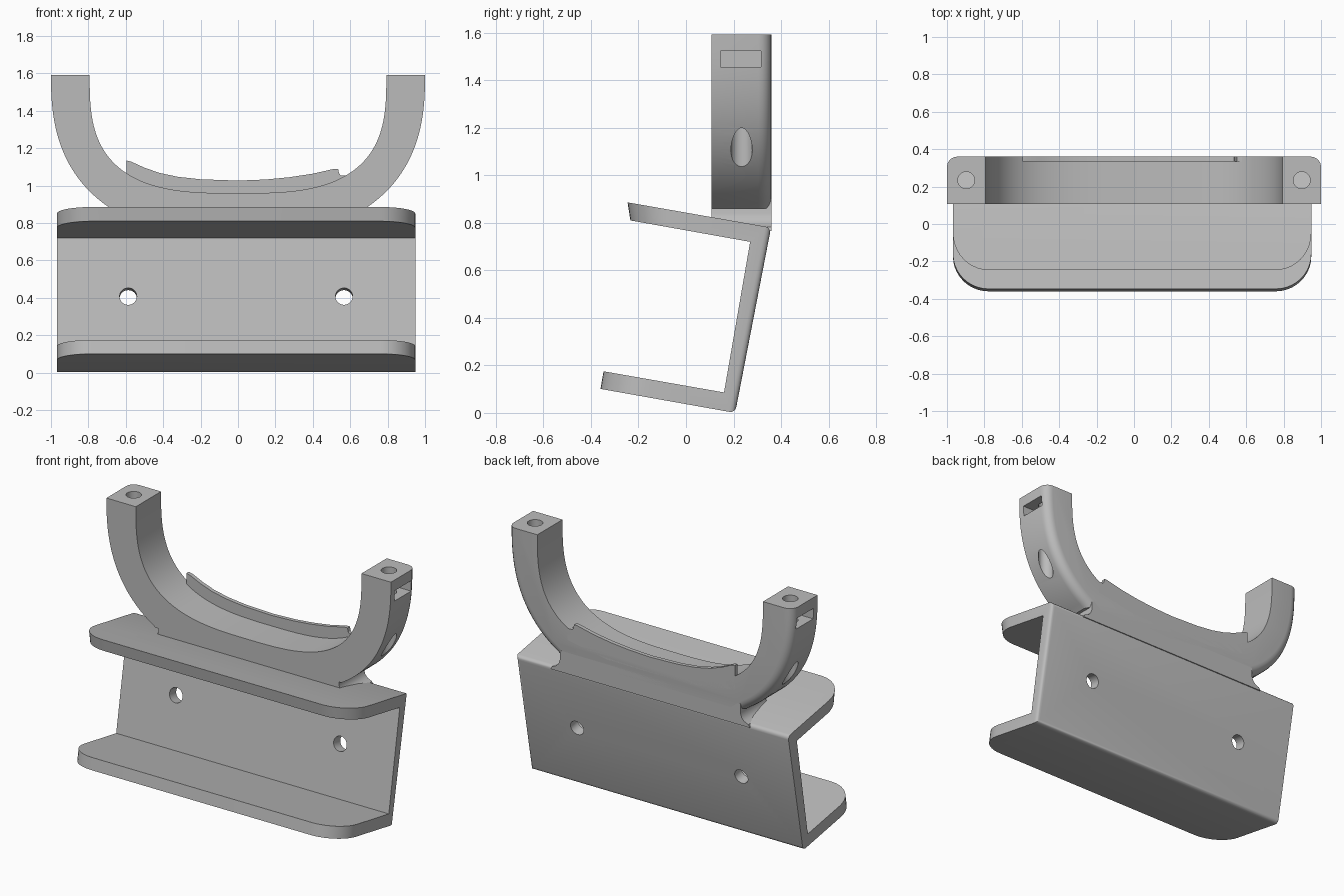
import bpy, bmesh, math
from mathutils import Vector

cube = bpy.data.objects.get("Cube")
if cube:
    bpy.data.objects.remove(cube, do_unlink=True)

grey = bpy.data.materials.new("plain_grey")
grey.use_nodes = True
COLOUR = (0.5, 0.5, 0.5, 1)
grey.diffuse_color = COLOUR
grey.node_tree.nodes["Principled BSDF"].inputs["Base Color"].default_value = COLOUR


def prism(name, pts, lo, hi, axis, bevels=()):
    """Extrude a 2D outline along x or y, then bevel edges picked by rules."""
    bm = bmesh.new()
    rings = []
    for c in (lo, hi):
        rings.append([bm.verts.new((c, p, q) if axis == "x" else (p, c, q))
                      for p, q in pts])
    n = len(pts)
    bm.faces.new(rings[0])
    bm.faces.new(rings[1][::-1])
    for i in range(n):
        j = (i + 1) % n
        bm.faces.new((rings[0][j], rings[0][i], rings[1][i], rings[1][j]))
    bmesh.ops.recalc_face_normals(bm, faces=bm.faces)
    for rule, size, segments in bevels:
        edges = [e for e in bm.edges if rule(e.verts[0].co, e.verts[1].co)]
        bmesh.ops.bevel(bm, geom=edges, offset=size, segments=segments,
                        profile=0.5, affect="EDGES", clamp_overlap=False)
    bmesh.ops.recalc_face_normals(bm, faces=bm.faces)
    mesh = bpy.data.meshes.new(name)
    bm.to_mesh(mesh)
    bm.free()
    mesh.materials.append(grey)
    ob = bpy.data.objects.new(name, mesh)
    bpy.context.collection.objects.link(ob)
    return ob


def activate(ob):
    bpy.ops.object.select_all(action="DESELECT")
    ob.select_set(True)
    bpy.context.view_layer.objects.active = ob


def cut(ob, cutter):
    cutter.hide_render = True
    mod = ob.modifiers.new("cut", "BOOLEAN")
    mod.operation = "DIFFERENCE"
    mod.solver = "EXACT"
    mod.object = cutter
    activate(ob)
    bpy.ops.object.modifier_apply(modifier=mod.name)
    bpy.data.objects.remove(cutter, do_unlink=True)


def drill(ob, centre, radius, depth, tilt=0.0):
    bpy.ops.mesh.primitive_cylinder_add(vertices=32, radius=radius, depth=depth,
                                        location=centre, rotation=(tilt, 0, 0))
    cut(ob, bpy.context.object)


def arc(a, b, n, top, steps=44):
    """Quarter superellipse from the arm tip down to the middle."""
    out = []
    for i in range(steps + 1):
        t = math.pi / 2 * i / steps
        out.append((a * max(math.cos(t), 0) ** (2 / n), top - b * math.sin(t) ** (2 / n)))
    return out


# Tilted channel bracket with rounded front corners
channel = [(0.207, 0), (-0.36, 0.101), (-0.347, 0.175), (0.16, 0.086),
           (0.27, 0.72), (-0.234, 0.81), (-0.246, 0.886), (0.358, 0.78)]


def front_corner(a, b):
    return max(a.y, b.y) < -0.2 and abs(a.x - b.x) < 0.001 and abs(a.z - b.z) < 0.1


def wall_back(a, b):
    on_wall = all(v.y - 0.207 - 0.19 * v.z > -0.02 for v in (a, b))
    return on_wall and max(a.x, b.x) > 0


bracket = prism("channel_bracket", channel, -0.968, 0.948, "x",
                [(front_corner, 0.19, 10), (wall_back, 0.025, 4)])
for side in (-1, 1):
    drill(bracket, (-0.01 + side * 0.577, 0.25, 0.402), 0.046, 0.4, math.radians(-100))

# U-shaped cradle with two upright arms
TOP, FRONT, BACK, FOOT = 1.592, 0.107, 0.36, 0.655
outer = [p for p in arc(1.0, 0.865, 2.5, TOP) if p[0] > FOOT]
inner = arc(0.793, 0.632, 3.0, TOP)
half = outer + [(FOOT, 0.861)]
outline = ([(-x, z) for x, z in inner] + [p for p in inner[-2::-1]]
           + half + [(-x, z) for x, z in half[::-1]])


def outer_back(a, b):
    def on_outer(v):
        return v.y > BACK - 0.001 and abs(v.x) > FOOT - 0.001 and any(
            abs(abs(v.x) - x) + abs(v.z - z) < 0.0005 for x, z in half)
    return on_outer(a) and on_outer(b) and a.x * b.x > 0


cradle = prism("cradle", outline, FRONT, BACK, "y", [(outer_back, 0.055, 5)])
for side in (-1, 1):
    # screw hole running down the arm and out of its curved side
    drill(cradle, (side * 0.897, 0.234, 1.3), 0.045, 0.9)
    # nut slot entered from the outside
    x0, x1 = sorted((side * 0.83, side * 1.1))
    cut(cradle, prism("slot_cutter", [(0.146, 1.455), (0.315, 1.455),
                                      (0.315, 1.523), (0.146, 1.523)], x0, x1, "x"))

# Foot joining the cradle to the bracket, with small flared ends
flare = [(0.635, 0.9), (0.635, 0.84), (0.643, 0.815), (0.66, 0.796), (0.69, 0.783), (0.7, 0.765)]
prism("cradle_foot", flare + [(-x, z) for x, z in flare[::-1]], FRONT, BACK, "y")

# Thin raised lip along the back of the cradle
lip = [(-0.597, 1.135), (-0.57, 1.128), (-0.5, 1.096), (-0.42, 1.068), (-0.32, 1.047),
       (-0.2, 1.034), (0, 1.027), (0.15, 1.033), (0.275, 1.045), (0.4, 1.064),
       (0.515, 1.09), (0.535, 1.09), (0.54, 1.065), (0.55, 1.055), (0.58, 1.055)]
base = [(0.58, 0.98), (0.3, 0.93), (-0.3, 0.93), (-0.597, 0.98)]
prism("back_lip", lip + base, 0.335, BACK, "y")

for ob in list(bpy.context.scene.objects):
    if ob.type == "MESH" and ob.data.materials and ob.data.materials[0] == grey:
        activate(ob)
        bpy.ops.object.shade_smooth_by_angle(angle=math.radians(30))
